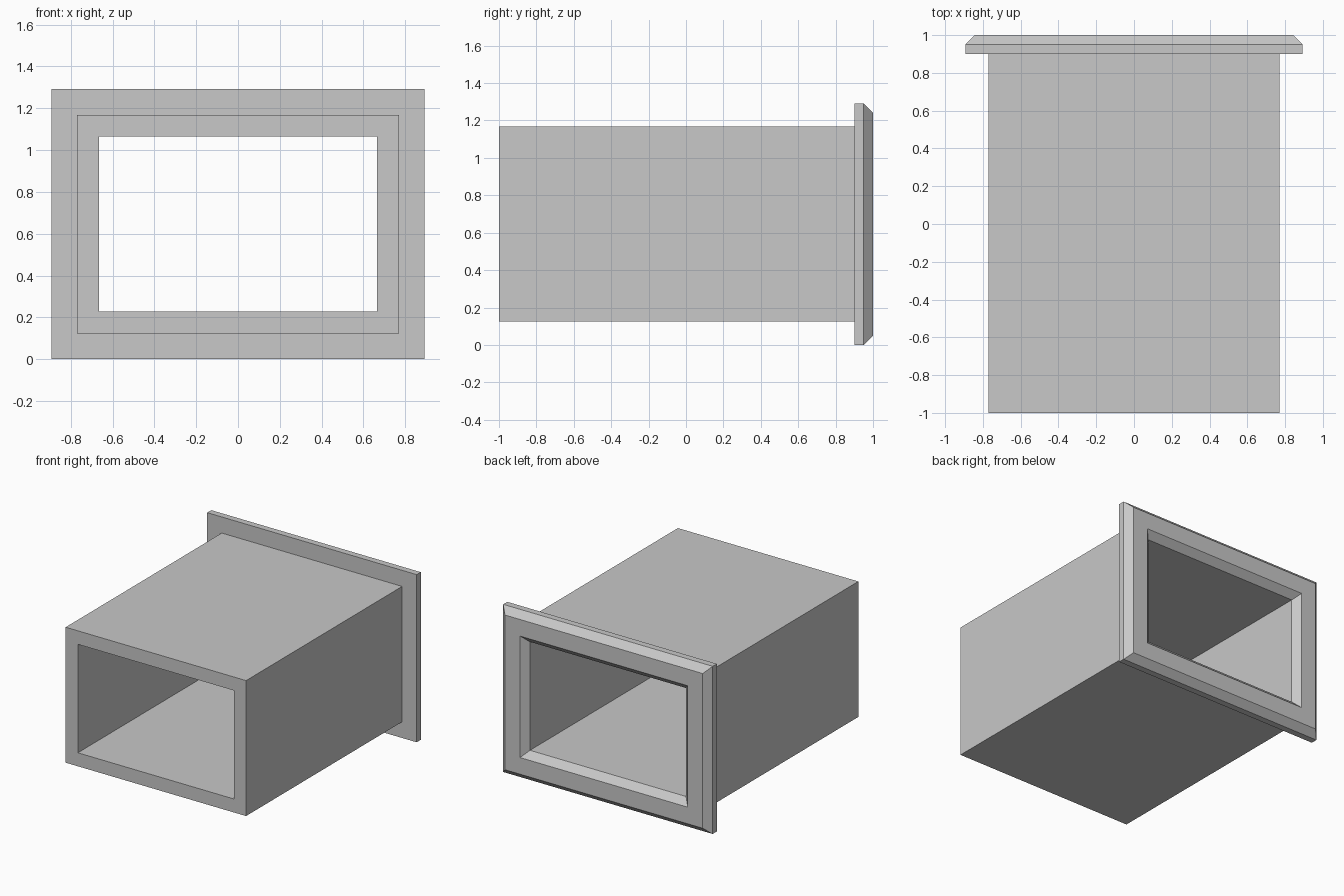
import bpy
import bmesh

# Remove the default cube
cube = bpy.data.objects.get("Cube")
if cube:
    bpy.data.objects.remove(cube, do_unlink=True)

# Inner opening half sizes, wall and flange offsets
HALF_X, HALF_Z, CENTRE_Z = 0.665, 0.418, 0.646
WALL, RIM, BEVEL = 0.104, 0.228, 0.05

# Wall section: (offset outward from the opening, y)
section = [
    (0, -1),
    (WALL, -1),
    (WALL, 0.9),
    (RIM, 0.9),
    (RIM, 1 - BEVEL),
    (RIM - BEVEL, 1),
    (BEVEL, 1),
    (0, 1 - BEVEL),
]
corners = [(-1, -1), (1, -1), (1, 1), (-1, 1)]

# Plain grey material
grey = bpy.data.materials.new("plain grey")
grey.use_nodes = True
colour = (0.58, 0.58, 0.58, 1)
grey.diffuse_color = colour
grey.node_tree.nodes["Principled BSDF"].inputs["Base Color"].default_value = colour

# Carry the section around the four corners of the duct
bm = bmesh.new()
rings = [
    [bm.verts.new((sx * (HALF_X + off), y, CENTRE_Z + sz * (HALF_Z + off)))
     for sx, sz in corners]
    for off, y in section
]
for i, ring in enumerate(rings):
    following = rings[(i + 1) % len(rings)]
    for j in range(4):
        k = (j + 1) % 4
        bm.faces.new((ring[j], ring[k], following[k], following[j]))
bmesh.ops.recalc_face_normals(bm, faces=bm.faces)

mesh = bpy.data.meshes.new("flanged_duct")
bm.to_mesh(mesh)
bm.free()
mesh.materials.append(grey)
duct = bpy.data.objects.new("flanged_duct", mesh)
bpy.context.collection.objects.link(duct)
